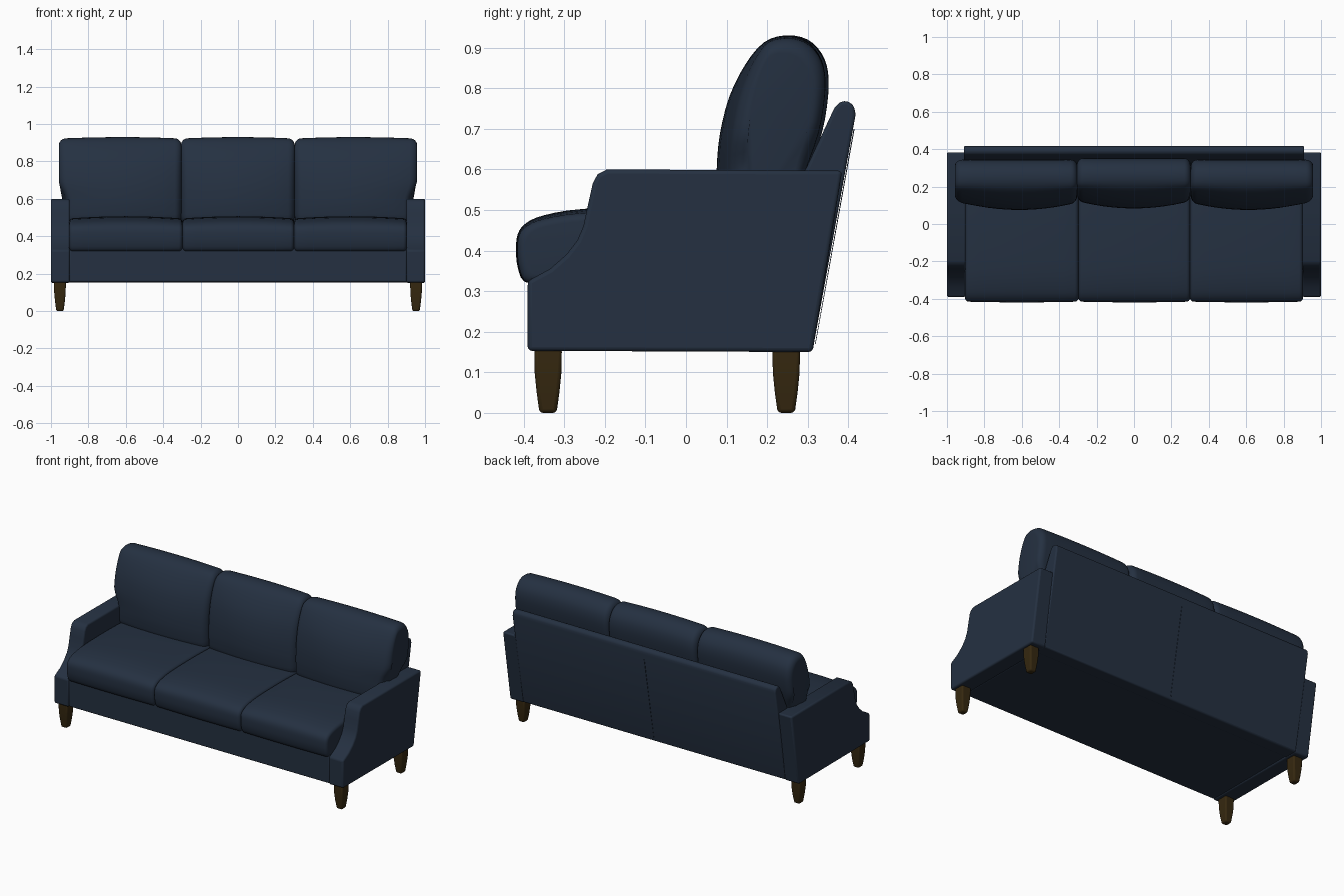
import bpy, bmesh, math

if "Cube" in bpy.data.objects:
    bpy.data.objects.remove(bpy.data.objects["Cube"])


def material(name, rgb):
    m = bpy.data.materials.new(name)
    m.diffuse_color = (*rgb, 1)
    m.use_nodes = True
    m.node_tree.nodes["Principled BSDF"].inputs["Base Color"].default_value = m.diffuse_color
    return m


NAVY = material("navy fabric", (0.018, 0.030, 0.053))
WOOD = material("dark wood", (0.036, 0.021, 0.005))


def finish(name, bm, mat, bevel=0, angle=40):
    bmesh.ops.recalc_face_normals(bm, faces=bm.faces)
    me = bpy.data.meshes.new(name)
    bm.to_mesh(me)
    bm.free()
    me.materials.append(mat)
    ob = bpy.data.objects.new(name, me)
    bpy.context.collection.objects.link(ob)
    if bevel:
        b = ob.modifiers.new("soft edges", "BEVEL")
        b.width, b.segments, b.limit_method = bevel, 3, "ANGLE"
        b.angle_limit = math.radians(35)
    bpy.ops.object.select_all(action="DESELECT")
    ob.select_set(True)
    bpy.context.view_layer.objects.active = ob
    bpy.ops.object.shade_smooth_by_angle(angle=math.radians(angle))
    return ob


def loft(rings):
    """Skin a list of equal-length point rings and cap both ends."""
    bm = bmesh.new()
    vs = [[bm.verts.new(p) for p in r] for r in rings]
    n = len(vs[0])
    for a, b in zip(vs, vs[1:]):
        for i in range(n):
            j = (i + 1) % n
            bm.faces.new((a[i], a[j], b[j], b[i]))
    bm.faces.new(vs[0])
    bm.faces.new(vs[-1])
    return bm


def extrude(name, profile, x0, x1, bevel):
    rings = [[(x, y, z) for y, z in profile] for x in (x0, x1)]
    return finish(name, loft(rings), NAVY, bevel)


def smooth_loop(pts, steps=3):
    """Closed Catmull-Rom curve through the points."""
    out, n = [], len(pts)
    for i in range(n):
        a, b, c, d = (pts[(i + k) % n] for k in (-1, 0, 1, 2))
        for s in range(steps):
            t = s / steps
            out.append(tuple(0.5 * (2 * q + (r - p) * t + (2 * p - 5 * q + 4 * r - w) * t * t
                                    + (3 * q - p - 3 * r + w) * t ** 3)
                             for p, q, r, w in zip(a, b, c, d)))
    return out


def cushion(name, profile, x0, x1, radius, bow_y, bow_z, flare=0, dy=0):
    """Sweep a side profile along x, with rounded ends and a slight bow."""
    prof = smooth_loop(profile)
    ys, zs = [p[0] for p in prof], [p[1] for p in prof]
    cy, cz = (min(ys) + max(ys)) / 2, (min(zs) + max(zs)) / 2
    hy, hz = (max(ys) - min(ys)) / 2, (max(zs) - min(zs)) / 2
    # end rounding stations followed by evenly spaced middle ones
    ends = [radius * (1 - math.cos(a * math.pi / 12)) for a in range(7)]
    width = x1 - x0
    mids = [radius + (width - 2 * radius) * k / 10 for k in range(1, 10)]
    rings = []
    for d in ends + mids + [width - e for e in reversed(ends)]:
        e = min(d, width - d)
        inset = radius - math.sqrt(max(0, radius ** 2 - max(0, radius - e) ** 2))
        u = (2 * d / width - 1) ** 2
        ring = []
        for y, z in prof:
            front = max(0, (cy - y) / hy)
            top = max(0, (z - cz) / hz)
            yy = cy + (y - cy) * (1 - inset / hy) + bow_y * u * front + dy
            zz = cz + (z - cz) * (1 - inset / hz) - bow_z * u * top
            # outer cushions spread a little above the arms
            t = min(1, max(0, (z - 0.58) / 0.12))
            x = x0 + d + flare * t * t * (3 - 2 * t) * max(0, (d / width - 0.5) * 2 if flare > 0 else (0.5 - d / width) * 2)
            ring.append((x, yy, zz))
        rings.append(ring)
    finish(name, loft(rings), NAVY, 0, 60)


# arms with a scooped front
arm = [(-0.39, 0.153), (-0.39, 0.325), (-0.335, 0.355), (-0.295, 0.39), (-0.268, 0.425),
       (-0.253, 0.46), (-0.24, 0.52), (-0.23, 0.565), (-0.218, 0.588), (-0.195, 0.60),
       (0.385, 0.597), (0.312, 0.15)]
extrude("left_arm", arm, -1.0, -0.9, 0.01)
extrude("right_arm", arm, 0.9, 1.0, 0.01)

# seat base and leaning back frame
extrude("seat_base", [(-0.385, 0.155), (-0.385, 0.335), (0.28, 0.335), (0.28, 0.155)], -0.902, 0.902, 0.008)
back = [(0.312, 0.153), (0.418, 0.735), (0.414, 0.757), (0.398, 0.769), (0.38, 0.767),
        (0.366, 0.752), (0.29, 0.59), (0.23, 0.153)]
extrude("back_frame", back, -0.91, 0.91, 0.008)

# centre seam on the rear of the back frame
extrude("back_seam", [(0.318, 0.17), (0.3195, 0.17), (0.4155, 0.70), (0.413, 0.70)], -0.002, 0.002, 0)

# seat cushions
seat = [(-0.40, 0.325), (-0.415, 0.36), (-0.419, 0.40), (-0.415, 0.44), (-0.395, 0.467),
        (-0.35, 0.487), (-0.25, 0.503), (-0.05, 0.507), (0.12, 0.503), (0.25, 0.49),
        (0.27, 0.42), (0.26, 0.335), (0.1, 0.325), (-0.2, 0.325), (-0.36, 0.322)]
for name, x0, x1 in (("left", -0.903, -0.297), ("middle", -0.297, 0.3), ("right", 0.3, 0.903)):
    cushion(name + "_seat_cushion", seat, x0, x1, 0.02, 0.004, 0.012)

# back cushions
pillow = [(0.10, 0.48), (0.085, 0.54), (0.084, 0.61), (0.092, 0.69), (0.115, 0.78),
          (0.155, 0.86), (0.20, 0.913), (0.25, 0.93), (0.30, 0.92), (0.335, 0.885),
          (0.35, 0.84), (0.35, 0.78), (0.335, 0.69), (0.30, 0.59), (0.27, 0.50), (0.18, 0.465)]
for name, x0, x1, flare, dy in (("left", -0.922, -0.303, -0.036, -0.008), ("middle", -0.305, 0.303, 0, 0),
                                ("right", 0.303, 0.922, 0.036, -0.008)):
    cushion(name + "_back_cushion", pillow, x0, x1, 0.035, 0.04, 0.008, flare, dy)

# tapered legs
for side, x in (("left", -0.952), ("right", 0.952)):
    for end, y in (("front", -0.34), ("rear", 0.247)):
        rings = [[(x + sx * 0.93 * r, y + sy * r, z) for sx, sy in ((-1, -1), (1, -1), (1, 1), (-1, 1))]
                 for z, r in ((0, 0.021), (0.05, 0.028), (0.10, 0.033), (0.16, 0.034))]
        finish(f"{side}_{end}_leg", loft(rings), WOOD, 0.009)
